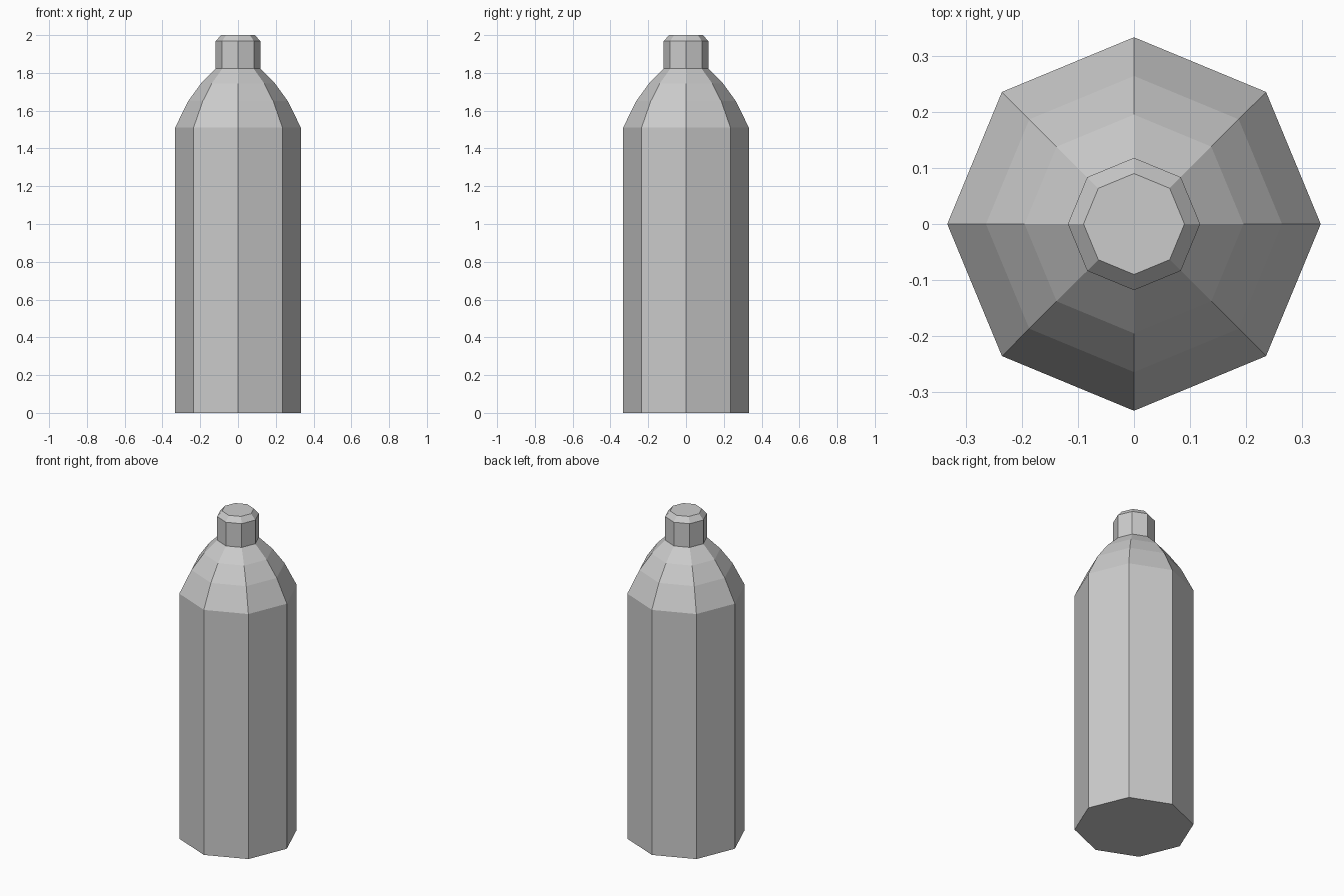
import bpy
from math import cos, sin, tau

cube = bpy.data.objects.get("Cube")
if cube:
    bpy.data.objects.remove(cube, do_unlink=True)

SIDES = 8

grey = bpy.data.materials.new("light grey")
grey.use_nodes = True
colour = (0.6, 0.6, 0.6, 1)
grey.diffuse_color = colour
grey.node_tree.nodes["Principled BSDF"].inputs["Base Color"].default_value = colour


def lathe(name, profile):
    """Turn (radius, height) rings into a closed, faceted solid."""
    verts = [(r * cos(tau * i / SIDES), r * sin(tau * i / SIDES), z)
             for r, z in profile for i in range(SIDES)]
    faces = [list(range(SIDES))[::-1]]
    for ring in range(len(profile) - 1):
        a, b = ring * SIDES, (ring + 1) * SIDES
        for i in range(SIDES):
            j = (i + 1) % SIDES
            faces.append((a + i, a + j, b + j, b + i))
    last = (len(profile) - 1) * SIDES
    faces.append(list(range(last, last + SIDES)))
    mesh = bpy.data.meshes.new(name)
    mesh.from_pydata(verts, [], faces)
    mesh.materials.append(grey)
    obj = bpy.data.objects.new(name, mesh)
    bpy.context.collection.objects.link(obj)
    return obj


# Straight body with a rounded shoulder
lathe("bottle_body", [(0.333, 0), (0.333, 1.51), (0.264, 1.65),
                      (0.195, 1.745), (0.118, 1.822)])
# Cap with a bevelled top edge
lathe("bottle_cap", [(0.118, 1.822), (0.118, 1.968), (0.09, 2.0)])
